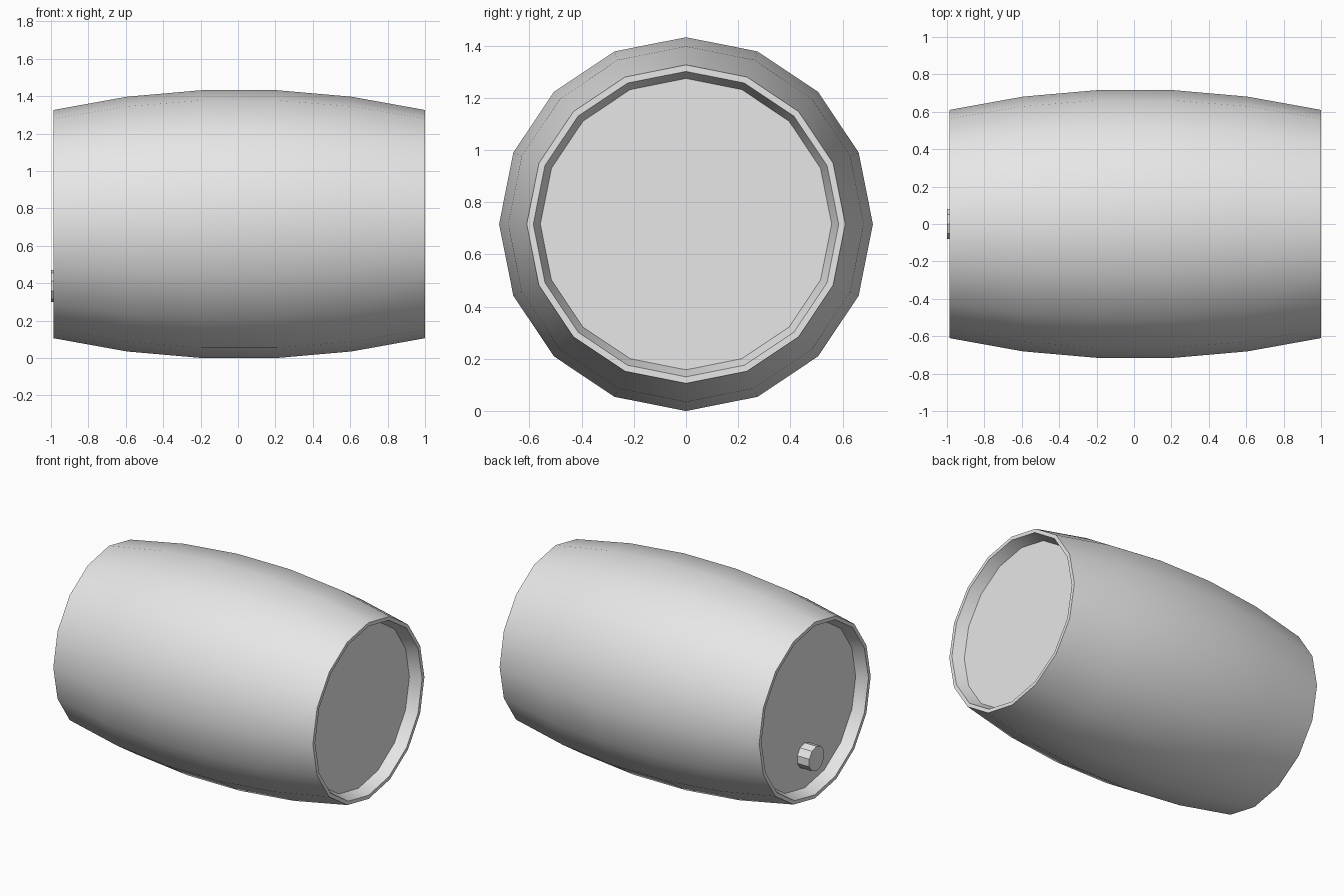
import bpy, bmesh, math
from mathutils import Matrix

cube = bpy.data.objects.get("Cube")
if cube:
    bpy.data.objects.remove(cube, do_unlink=True)

AXIS_Z = 0.716      # height of the barrel's axis
SHIFT = 0.0065      # the plug stands slightly proud of the far rim

grey = bpy.data.materials.new("plain_grey")
grey.use_nodes = True
colour = (0.8, 0.8, 0.8, 1)
grey.diffuse_color = colour
grey.node_tree.nodes["Principled BSDF"].inputs["Base Color"].default_value = colour


def lathe_x(name, profile, sides, location):
    """Revolve (x, radius) points around the x axis and cap both ends."""
    bm = bmesh.new()
    rings = []
    for x, r in profile:
        angles = [2 * math.pi * i / sides for i in range(sides)]
        rings.append([bm.verts.new((x, r * math.sin(a), r * math.cos(a))) for a in angles])
    for a, b in zip(rings, rings[1:]):
        for i in range(sides):
            j = (i + 1) % sides
            bm.faces.new((a[i], a[j], b[j], b[i]))
    bm.faces.new(rings[0])
    bm.faces.new(rings[-1][::-1])
    bmesh.ops.recalc_face_normals(bm, faces=bm.faces)
    mesh = bpy.data.meshes.new(name)
    bm.to_mesh(mesh)
    bm.free()
    mesh.materials.append(grey)
    obj = bpy.data.objects.new(name, mesh)
    obj.location = location
    bpy.context.collection.objects.link(obj)
    bpy.ops.object.select_all(action='DESELECT')
    obj.select_set(True)
    bpy.context.view_layer.objects.active = obj
    bpy.ops.object.shade_smooth_by_angle(angle=math.radians(30))
    return obj


# Barrel: bulging staves, thin rims and recessed heads
half = [(0.2, 0.716), (0.6, 0.681), (0.9935, 0.61), (0.9935, 0.585), (0.915, 0.558)]
profile = [(-x, r) for x, r in reversed(half)] + half
lathe_x("barrel", profile, 16, (SHIFT, 0, AXIS_Z))

# Plug near the bottom of the left-hand head
lathe_x("plug", [(-1.0, 0.085), (-0.88, 0.085)], 10, (0, 0, 0.385))
